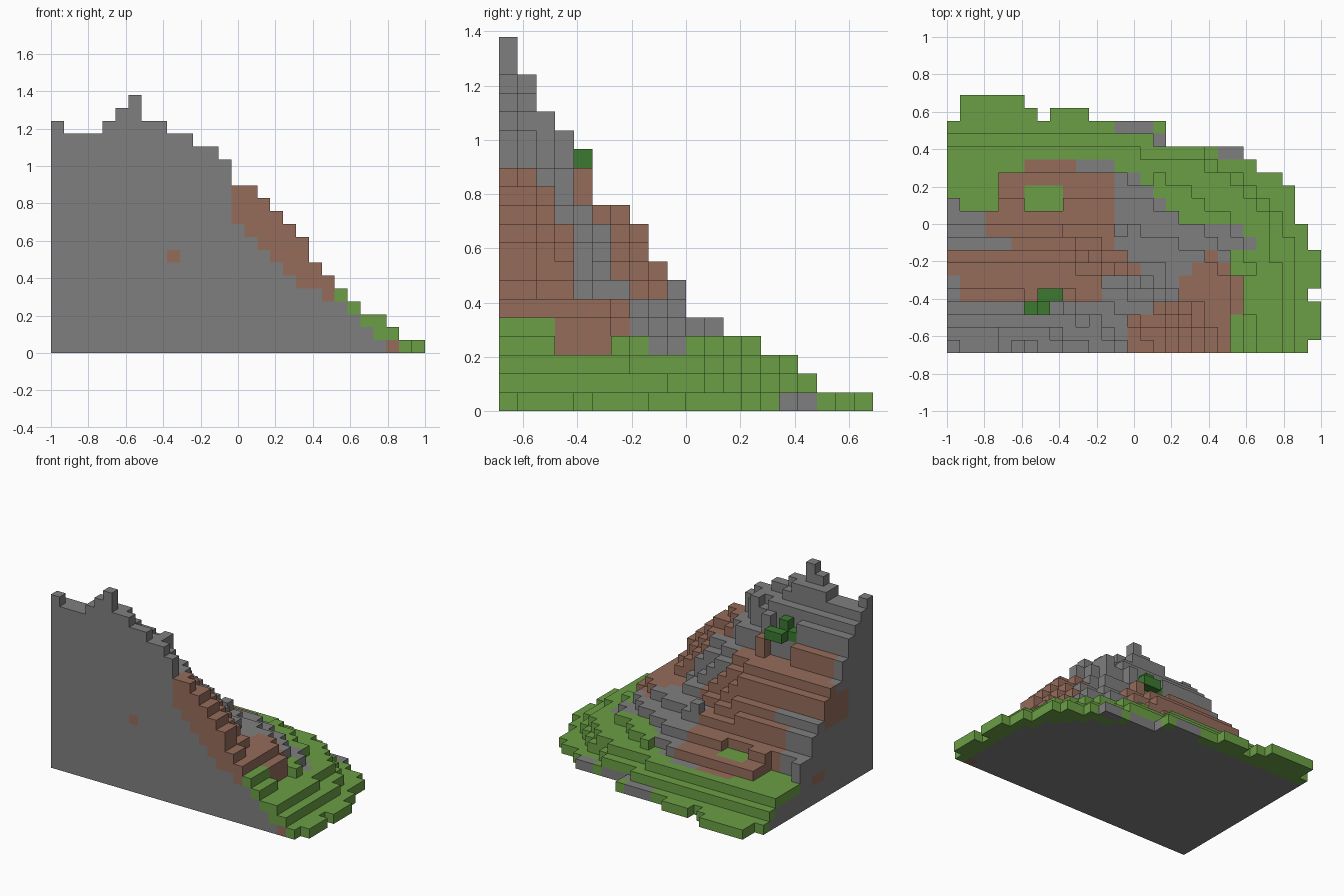
import bpy, bmesh, random
from mathutils import Vector

random.seed(4)
cube = bpy.data.objects.get("Cube")
if cube:
    bpy.data.objects.remove(cube)

NX, NY = 29, 20
S = 2 / NX                      # edge of one block
PEAK = 6                        # column of the summit

# Ridge along the front, slope towards the back, and depth of the footprint
RIDGE = [18, 17, 17, 17, 18, 19, 20, 18, 18, 17, 17, 16, 16, 15, 13, 13, 12,
         11, 10, 9, 7, 6, 5, 4, 3, 3, 2, 1, 0]
SLOPE = [20, 18, 16, 15, 13, 11, 11, 10, 8, 7, 5, 5, 4, 4, 3, 3, 2, 1, 1, 1]
DEPTH = [18] + [20] * 5 + [19, 18] + [19] * 3 + [18] * 6 + [16] * 6 + [15, 14, 14, 13, 10, 8]


def reach(profile, level):
    """How many cells of a profile are at least this high."""
    return max((k + 1 for k, h in enumerate(profile) if h >= level), default=0)


def centre(i, j):
    return (i + 0.5) * S - 1, (j + 0.5 - NY / 2) * S


def height(i, j, top, wobble):
    """Block count of one column: boxy contours low down, pointed higher up."""
    if j == 0:
        return RIDGE[i]
    if j >= DEPTH[i] or (i == NX - 1 and j == 4):
        return 0
    dx = i - PEAK if i >= PEAK else (PEAK - i) * 0.35
    h = 1
    for level in range(2, SLOPE[j] + 1):
        rx = max(reach(RIDGE, level) - PEAK, 1)
        ry = reach(SLOPE, level)
        power = 1.6 if level > 6 else 3
        if (dx / rx) ** power + ((j + 0.3) / ry) ** power < 1 + wobble:
            h = level
    h = min(h, max(RIDGE[i], 1))
    if top == "grass":          # grass only grows on the low terraces
        h = min(h, 5 if j < 3 else 4 if 3 < i < 23 or j in (6, 7) else 3)
    if i in (6, 7, 8) and j in (3, 4):
        h = min(h, 13 if j == 3 else 11)    # hollow under the shrub
    return h


def cover(x, y):
    """Surface layer of a column: grass, soil or rock."""
    # bare rock along the rear rim
    if (-0.1 < x < 0.1 and y > 0.48) or (0.1 < x < 0.17 and 0.41 < y < 0.48):
        return "rock"
    if 0.45 < x < 0.58 and y > 0.35:
        return "rock"
    # grass skirt and the small grassy ledge
    if -0.14 < y < -0.07:
        edge = 0.65
    else:
        edge = 0.58 if -0.48 < y < -0.27 or -0.07 < y < 0 else 0.51
    if x > edge or (-0.59 < x < -0.38 and 0.07 < y < 0.2):
        return "grass"
    if x < -0.72:
        rim = 0.14 if x < -0.93 else 0.07
    else:
        rim = 0.28 if x < -0.59 else min(0.35, max(0.0, 0.25 - 0.8 * x))
    if y > rim:
        return "grass"
    # soil on the right shoulder, narrowing upwards
    if x > -0.03 and y < -0.14:
        start = -0.03 if y < -0.48 else 0.1 if y < -0.41 else 0.24 if y < -0.27 else 0.31
        if y > -0.2:
            return "soil" if 0.37 < x < 0.45 else "rock"
        if x > start:
            return "soil"
    # soil on the rear slope
    if -0.41 < y < -0.14:
        if x < -0.93 and y < -0.28:
            return "rock"
        return "soil" if x < (0.03 if y > -0.28 else -0.17) else "rock"
    if y >= -0.14:
        left = -0.65 if y < -0.07 else -0.8 if y < 0.07 else -0.72
        right = -0.3 if y > 0.28 else -0.1
        return "soil" if left < x < right else "rock"
    return "rock"


def thickness(i, j, top):
    """How many blocks deep the surface layer goes."""
    if top == "grass":
        return 1 if 0 in (i, j) else 2
    if top == "soil":
        return 3 if j or i < 15 else 4 if i < 20 else 2
    return 0


# Fill the block grid; neighbouring columns share a wobble to form terraces
blocks = {}
for j in range(NY):
    for i in range(NX):
        if i % 3 == j % 3:
            wobble = random.uniform(-0.08, 0.04)
        top = cover(*centre(i, j))
        h = height(i, j, top, wobble)
        loose = top != "grass" and i < 14 and 1 < j and 2 < h < min(SLOPE[j], RIDGE[i])
        if loose and random.random() < 0.1:
            h += 1              # loose boulder
        layer = thickness(i, j, top)
        for k in range(h):
            skin = layer and k >= max(h - layer, min(1, h - 1))
            blocks[i, j, k] = top if skin else "rock"
# Soil and grass showing in the cut walls
for cell in [(9, 0, 7), (26, 0, 0), (0, 8, 2), (0, 9, 2)]:
    blocks[cell] = "soil"
for j in (4, 5, 6):
    for k in range(7, 10):
        blocks[0, j, k] = "soil"
blocks[25, 0, 1] = "grass"

# Shrub on the upper ledge
for cell in [(7, 4, 13), (8, 4, 13), (6, 3, 13), (7, 3, 13), (7, 3, 14)]:
    blocks[cell] = "shrub"

AXES = [(a, s) for a in range(3) for s in (0, 1)]


def outer_face(bm, cell, axis, side):
    """Add one square of a block, facing outwards."""
    u, v = (axis + 1) % 3, (axis + 2) % 3
    ring = [(0, 0), (1, 0), (1, 1), (0, 1)]
    verts = []
    for a, b in (ring if side else ring[::-1]):
        p = list(cell)
        p[axis] += side
        p[u] += a
        p[v] += b
        verts.append(bm.verts.new(Vector(p) * S - Vector((1, NY * S / 2, 0))))
    bm.faces.new(verts)


def build(name, kind, colour):
    """One object holding every exposed face of one kind of block."""
    bm = bmesh.new()
    for cell, what in blocks.items():
        if what != kind:
            continue
        for axis, side in AXES:
            near = list(cell)
            near[axis] += 1 if side else -1
            if tuple(near) not in blocks:
                outer_face(bm, cell, axis, side)
    bmesh.ops.remove_doubles(bm, verts=bm.verts, dist=S / 100)
    mesh = bpy.data.meshes.new(name)
    bm.to_mesh(mesh)
    bm.free()
    mat = bpy.data.materials.new(kind + "_colour")
    mat.use_nodes = True
    mat.diffuse_color = colour
    bsdf = mat.node_tree.nodes["Principled BSDF"]
    bsdf.inputs["Base Color"].default_value = colour
    bsdf.inputs["Roughness"].default_value = 0.9
    mesh.materials.append(mat)
    bpy.context.collection.objects.link(bpy.data.objects.new(name, mesh))


build("rock_core", "rock", (0.212, 0.212, 0.212, 1))
build("soil_slopes", "soil", (0.3, 0.15, 0.104, 1))
build("grass_skirt", "grass", (0.147, 0.345, 0.06, 1))
build("ledge_shrub", "shrub", (0.045, 0.19, 0.03, 1))
